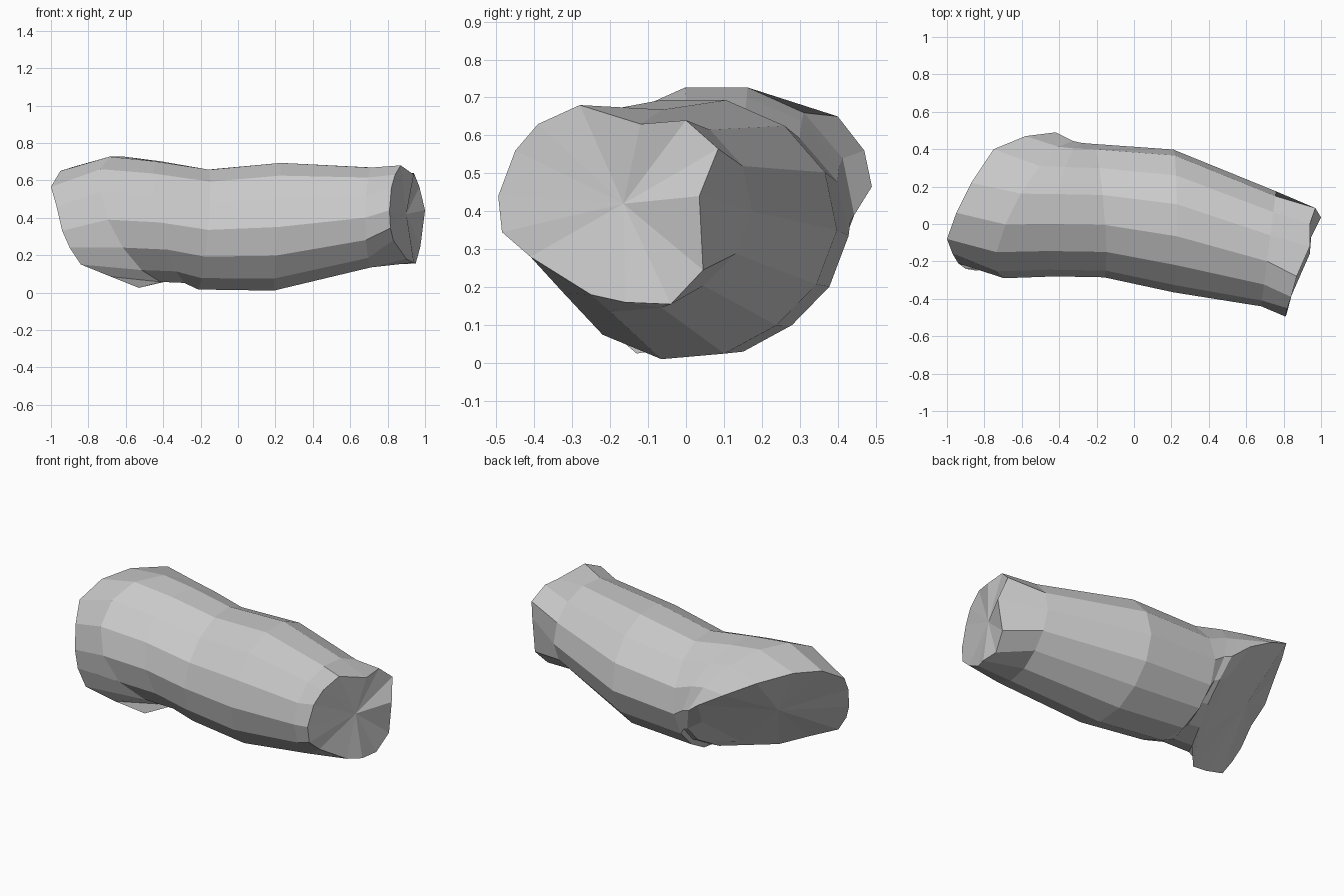
import bpy, bmesh
from math import sin, cos, pi, radians

if "Cube" in bpy.data.objects:
    bpy.data.objects.remove(bpy.data.objects["Cube"])

N = 14  # sides; rings run back -> top -> front -> bottom


def ring(x, cy, cz, hy, hz, lean_y, lean_z):
    """Leaning elliptical section, slightly flattened at the lower back."""
    pts = []
    for i in range(N):
        a = 2 * pi * i / N
        flat = 1 - 0.09 * max(0, cos(a - radians(312))) ** 4
        pts.append((x + lean_y * cos(a) + lean_z * sin(a),
                    cy + hy * flat * cos(a), cz + hz * flat * sin(a)))
    return pts


# Wide slanted end, cut obliquely towards the back and underside
wide_end = [(-.42, .49, .465), (-.58, .47, .56), (-.75, .40, .65), (-.87, .22, .675),
            (-.95, .06, .65), (-1, -.08, .565), (-.97, -.16, .46), (-.94, -.21, .33),
            (-.90, -.24, .24), (-.84, -.25, .15), (-.68, -.20, .085), (-.53, -.13, .025),
            (-.42, .08, .09), (-.36, .36, .30)]

# Narrow notched end
narrow_end = [(1, .035, .44), (.97, .085, .565), (.94, 0, .64), (.94, -.12, .63),
              (.87, -.28, .68), (.84, -.39, .63), (.82, -.45, .56), (.81, -.495, .44),
              (.815, -.485, .345), (.83, -.41, .28), (.90, -.25, .18), (.94, -.16, .16),
              (.95, -.04, .155), (.975, .045, .245)]

sections = [
    wide_end,
    ring(-.51, .08, .39, .37, .345, .185, -.14),
    ring(-.35, .08, .375, .36, .335, .07, -.08),
    ring(-.19, .075, .335, .36, .33, -.03, .03),
    ring(.21, .02, .35, .385, .352, 0, .02),
    ring(.72, -.13, .40, .31, .275, .04, 0),
    narrow_end,
]

# Loft the sections into one body
bm = bmesh.new()
loops = [[bm.verts.new(p) for p in s] for s in sections]
for a, b in zip(loops, loops[1:]):
    for i in range(N):
        j = (i + 1) % N
        bm.faces.new((a[i], a[j], b[j], b[i]))

# Fan caps on both ends
for loop, centre in ((loops[0], (-.70, .12, .37)), (loops[-1], (.90, -.165, .42))):
    c = bm.verts.new(centre)
    for i in range(N):
        bm.faces.new((loop[i], loop[(i + 1) % N], c))
bmesh.ops.recalc_face_normals(bm, faces=bm.faces[:])

mesh = bpy.data.meshes.new("tapered_body")
bm.to_mesh(mesh)
bm.free()
bpy.context.collection.objects.link(bpy.data.objects.new("tapered_body", mesh))
